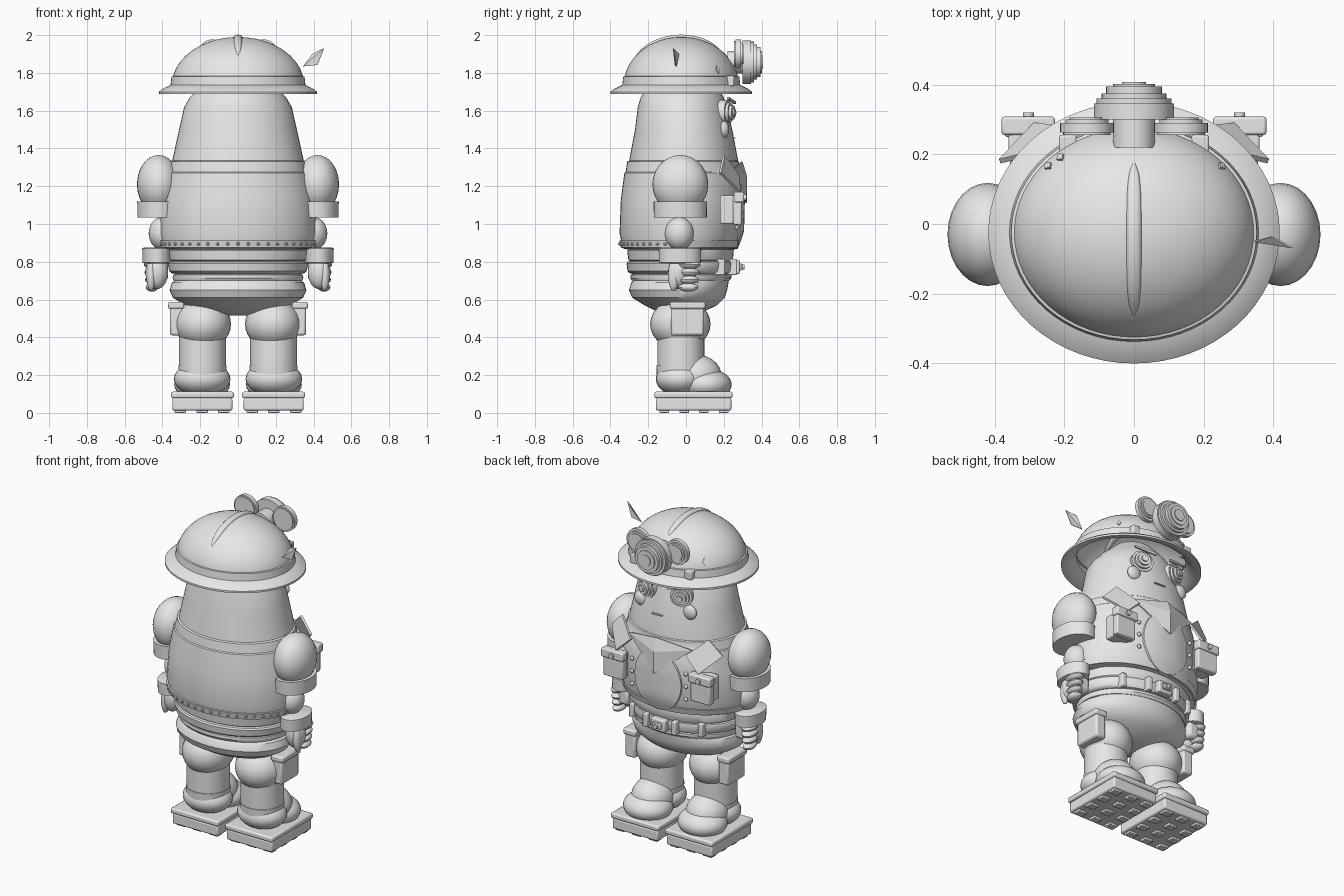
import bpy, bmesh, math
from mathutils import Vector, Matrix

if "Cube" in bpy.data.objects:
    bpy.data.objects.remove(bpy.data.objects["Cube"])

grey = bpy.data.materials.new("plain grey")
grey.diffuse_color = (0.8, 0.8, 0.8, 1)
grey.use_nodes = True
grey.node_tree.nodes["Principled BSDF"].inputs["Base Color"].default_value = grey.diffuse_color


def finish(name, bm, bevel=0, smooth=True, thick=0):
    bmesh.ops.recalc_face_normals(bm, faces=bm.faces)
    me = bpy.data.meshes.new(name)
    bm.to_mesh(me)
    bm.free()
    me.materials.append(grey)
    ob = bpy.data.objects.new(name, me)
    bpy.context.collection.objects.link(ob)
    if thick:
        m = ob.modifiers.new("thickness", 'SOLIDIFY')
        m.thickness, m.offset = thick, 0
    if bevel:
        m = ob.modifiers.new("bevel", 'BEVEL')
        m.width, m.segments = bevel, 2
    if smooth:
        bpy.ops.object.select_all(action='DESELECT')
        ob.select_set(True)
        bpy.context.view_layer.objects.active = ob
        bpy.ops.object.shade_smooth_by_angle(angle=math.radians(35))
    return ob


def box(name, lo, hi, bevel=0.008):
    bm = bmesh.new()
    lo, hi = Vector(lo), Vector(hi)
    mat = Matrix.Translation((lo + hi) / 2) @ Matrix.Diagonal((*(hi - lo), 1))
    bmesh.ops.create_cube(bm, size=1, matrix=mat)
    return finish(name, bm, bevel)


def ball(name, c, r, seg=28):
    bm = bmesh.new()
    mat = Matrix.Translation(c) @ Matrix.Diagonal((*r, 1))
    bmesh.ops.create_uvsphere(bm, u_segments=seg, v_segments=seg // 2, radius=1, matrix=mat)
    return finish(name, bm)


def loft(name, rows, n=48, caps=True, mat=Matrix()):
    """Elliptical rings: (z, half width, back y, front y)."""
    bm = bmesh.new()
    rings = []
    for z, rx, b, f in rows:
        rings.append([bm.verts.new(mat @ Vector((rx * math.cos(t), (b + f) / 2 + (f - b) / 2 * math.sin(t), z)))
                      for t in (2 * math.pi * i / n for i in range(n))])
    for a, b in zip(rings, rings[1:]):
        for i in range(n):
            bm.faces.new((a[i], a[(i + 1) % n], b[(i + 1) % n], b[i]))
    if caps:
        bm.faces.new(rings[0])
        bm.faces.new(rings[-1])
    return finish(name, bm)


def stack(name, c, steps, turn=0, n=32):
    """Stepped discs pointing along +y: (y start, y end, radius)."""
    rows = [(y, r, -r, r) for a, b, r in steps for y in (a, b)]
    mat = Matrix.Translation(c) @ Matrix.Rotation(turn, 4, 'Z') @ Matrix.Rotation(-math.pi / 2, 4, 'X')
    return loft(name, rows, n, True, mat)


def sheet(name, verts, faces, thick):
    bm = bmesh.new()
    vs = [bm.verts.new(v) for v in verts]
    for f in faces:
        bm.faces.new([vs[i] for i in f])
    return finish(name, bm, smooth=False, thick=thick)


# Torso and head in one lofted shape
body = [(.515, .06, -.07, .02), (.53, .17, -.14, .08), (.57, .28, -.22, .165), (.61, .345, -.285, .205),
        (.65, .362, -.302, .218), (.69, .35, -.29, .225), (.71, .32, -.27, .228), (.86, .37, -.305, .25),
        (.95, .405, -.335, .285), (1.13, .388, -.325, .29), (1.34, .347, -.30, .275), (1.5, .312, -.27, .245),
        (1.62, .285, -.255, .215), (1.67, .255, -.24, .2), (1.72, .21, -.21, .17), (1.80, .12, -.12, .1)]
loft("body", body)


def row_at(z):
    for a, b in zip(body, body[1:]):
        if a[0] <= z <= b[0]:
            t = (z - a[0]) / (b[0] - a[0])
            return [p + (q - p) * t for p, q in zip(a, b)]


def front_y(x, z):
    _, rx, b, f = row_at(z)
    return (b + f) / 2 + (f - b) / 2 * math.sqrt(max(0, 1 - (x / rx) ** 2))


def wrap(name, heights):
    """Shell following the body: (z, offset)."""
    rows = []
    for z, o in heights:
        _, rx, b, f = row_at(z)
        rows.append((z, rx + o, b - o, f + o * .5))
    return loft(name, rows)


# Coat, hem and waist rolls
wrap("coat", [(1.335, 0), (1.33, .01), (1.275, .012), (1.27, .018), (1.13, .02), (.95, .017), (.87, .025), (.865, .0)])
wrap("coat_hem", [(.915, .01), (.912, .03), (.875, .035), (.87, .01)])
wrap("waist_band", [(.865, .0), (.86, .006), (.81, .012), (.80, 0)])
wrap("belt", [(.805, .0), (.80, .018), (.79, .026), (.75, .03), (.74, .022), (.735, 0)])
wrap("waist_roll", [(.738, 0), (.73, .018), (.715, .024), (.70, .006)])
for i in range(25):
    t = math.pi * (1 + i / 24)
    _, rx, b, f = row_at(.895)
    ball("hem_rivet", ((rx + .034) * math.cos(t), (b + f) / 2 + ((f - b) / 2 + .034) * math.sin(t), .895), (.009,) * 3, 8)

# Oval belly panel following the chest
bm = bmesh.new()
rings = []
for k, off in ((.25, .022), (.5, .022), (.75, .021), (.98, .02), (1, 0)):
    ring = []
    for i in range(36):
        t = 2 * math.pi * i / 36
        x, z = .165 * k * math.cos(t), 1.06 + .195 * k * math.sin(t)
        ring.append(bm.verts.new((x, front_y(x, z) + off, z)))
    rings.append(ring)
bm.faces.new(rings[0])
for a, b in zip(rings, rings[1:]):
    for i in range(36):
        bm.faces.new((a[i], a[(i + 1) % 36], b[(i + 1) % 36], b[i]))
finish("belly_panel", bm)

# Neckerchief
y0 = .30
sheet("neckerchief", [(-.22, .25, 1.29), (0, y0 - .005, 1.33), (.22, .25, 1.29), (0, y0 + .02, 1.11), (0, y0 + .02, 1.25)],
      [(0, 4, 1), (1, 4, 2), (0, 3, 4), (4, 3, 2)], .008)
# Belt buckle
box("buckle", (-.05, .24, .735), (.05, .285, .81))
box("buckle_inset", (-.028, .28, .755), (.028, .298, .79), .004)
stack("buckle_pin", (0, .29, .772), [(0, .02, .014)], n=12)
# Mouth
box("mouth", (-.015, front_y(0, 1.455) - .01, 1.452), (.06, front_y(0, 1.455) + .008, 1.459), .002)

# Parts repeated on both sides
for s in (-1, 1):
    def sbox(name, lo, hi, bevel=.008):
        xs = sorted((s * lo[0], s * hi[0]))
        return box(name, (xs[0], lo[1], lo[2]), (xs[1], hi[1], hi[2]), bevel)

    # Face
    ye = front_y(.115, 1.59)
    stack("eye", (s * .115, ye, 1.59), [(-.03, .02, .066), (.02, .035, .052), (.035, .05, .038), (.05, .06, .02)], -s * .3)
    sheet("eyebrow", [(s * .05, ye + .055, 1.635), (s * .18, ye + .02, 1.66), (s * .18, ye + .02, 1.672),
                      (s * .05, ye + .055, 1.65)], [(0, 1, 2, 3)], .012)
    ball("cheek", (s * .17, front_y(.17, 1.50), 1.50), (.045, .025, .045), 20)
    # Lapels and chest pouches
    sheet("lapel", [(s * .385, .18, 1.27), (s * .30, .20, 1.36), (s * .19, .275, 1.26), (s * .285, .285, 1.17)],
          [(0, 1, 2, 3)], .014)
    sbox("pouch_back", (.24, .18, 1.0), (.36, .26, 1.15))
    sbox("chest_pouch", (.235, .25, .995), (.372, .295, 1.15))
    sbox("pouch_flap", (.227, .255, 1.115), (.38, .308, 1.17))
    stack("pouch_stud", (s * .303, .305, 1.14), [(0, .015, .016)], n=12)
    for z in (1.14, 1.06, .98):
        ball("button", (s * .188, front_y(.188, z) + .02, z), (.013, .01, .013), 12)
    for x in (.1, .24):
        y = front_y(x, .77)
        sbox("belt_loop", (x - .016, y - .01, .73), (x + .016, y + .045, .815), .006)

    # Arms
    ball("upper_arm", (s * .42, -.03, 1.21), (.115, .148, .155))
    loft("sleeve_cuff", [(z, r, -r - .03, r - .03) for z, r in
                         ((1.035, .125), (1.035, .14), (1.12, .142), (1.12, .12))], 32,
         mat=Matrix.Translation((s * .42, 0, 0)) @ Matrix.Diagonal((.80, 1, 1, 1)))
    ball("forearm", (s * .398, -.035, .95), (.075, .077, .088))
    loft("glove_cuff", [(z, r * .7, -r - .032, r - .032) for z, r in
                        ((.79, .09), (.795, .11), (.87, .113), (.875, .1))], 32,
         mat=Matrix.Translation((s * .428, 0, 0)))
    ball("palm", (s * .43, -.04, .745), (.06, .055, .09))
    sbox("hand_back", (.37, -.05, .70), (.45, .05, .80), .02)
    for i in range(4):
        ball("finger", (s * .455, .012, .785 - .04 * i), (.043 - .003 * i, .066 - .004 * i, .023), 16)
    ball("thumb", (s * .46, -.065, .73), (.025, .03, .085), 16)

    # Legs and boots
    ball("thigh", (s * .185, -.03, .47), (.148, .16, .135))
    loft("shin", [(.2, .127, -.155, .1), (.25, .128, -.157, .1), (.25, .125, -.152, .097), (.4, .125, -.152, .097)], 32,
         mat=Matrix.Translation((s * .188, 0, 0)))
    ball("boot_heel", (s * .19, -.03, .18), (.15, .13, .09))
    ball("boot_instep", (s * .19, .05, .19), (.125, .14, .12))
    ball("boot_toe", (s * .19, .105, .15), (.148, .137, .085))
    sbox("sole_top", (.022, -.168, .078), (.355, .247, .112), .01)
    sbox("sole", (.03, -.16, .012), (.348, .24, .08), .01)
    for i in range(3):
        for j in range(4):
            x, y = .075 + .115 * i, -.115 + .105 * j
            sbox("tread", (x - .03, y - .025, 0), (x + .03, y + .025, .02), .004)
    # Thigh pouches
    sbox("thigh_pouch", (.29, -.08, .41), (.36, .095, .57), .012)
    sbox("thigh_pouch_lid", (.285, -.085, .55), (.37, .103, .588), .01)

    # Goggles and clips on the helmet
    stack("goggle", (s * .135, 0, 1.90), [(.255, .262, .068), (.262, .29, .077), (.29, .30, .062), (.30, .305, .05)])
    sbox("helmet_clip", (.165, .20, 1.73), (.215, .255, 1.785), .006)

# Helmet brim, dome and band (open underneath)
cy = -.025
brim = [(1.74, .34, .295), (1.735, .36, .315), (1.715, .40, .355), (1.70, .418, .375), (1.688, .418, .375),
        (1.69, .40, .355), (1.71, .35, .305), (1.74, .33, .285)]
loft("helmet_brim", [(z, rx, cy - ry, cy + ry) for z, rx, ry in brim], 64, False)
dome = []
for i in range(15):
    a = math.radians(i * 6.35)
    c = max(math.cos(a), .02)
    dome.append((1.735 + .255 * math.sin(a), .35 * c, cy - .305 * c, cy + .305 * c))
loft("helmet_dome", dome + [(1.99, .004, cy - .004, cy + .004)], 64, False)
band = [(1.73, .345, .3), (1.73, .358, .313), (1.78, .352, .307), (1.785, .335, .29)]
loft("helmet_band", [(z, rx, cy - ry, cy + ry) for z, rx, ry in band], 64, False)

# Crest ridge along the dome
crest = []
for i in range(17):
    y = -.262 + .437 * i / 16
    z = 1.735 + .255 * math.sqrt(1 - ((y - cy) / .305) ** 2)
    r = .021 * math.sqrt(max(.02, 1 - abs(i / 8 - 1) ** 4))
    crest.append((y, r, -r * .6 - z, r * .6 - z))
loft("helmet_crest", crest, 14, mat=Matrix.Rotation(-math.pi / 2, 4, 'X'))

# Head lamp
stack("head_lamp", (0, 0, 1.857), [(.22, .30, .06), (.30, .345, .115), (.345, .36, .108), (.36, .375, .093),
                                   (.375, .395, .08), (.395, .402, .06), (.402, .408, .035)], n=40)

# Leaf-shaped feather
sheet("feather", [(.345, -.05, 1.835), (.395, -.036, 1.90), (.455, -.068, 1.93), (.42, -.058, 1.842)],
      [(0, 1, 2), (0, 2, 3)], .004)

# Small scratch plates on the dome
for x, y in ((-.245, .165), (-.21, .19), (.25, .165)):
    u, v = x / .35, (y - cy) / .305
    w = math.sqrt(max(.02, 1 - u * u - v * v))
    n = Vector((u / .35, v / .305, w / .255)).normalized()
    side = n.cross(Vector((0, 0, 1))).normalized()
    up = side.cross(n)
    p = Vector((x, y, 1.735 + .255 * w)) + n * .003
    sheet("scratch", [p - side * .012, p - up * .022, p + side * .012, p + up * .022], [(0, 1, 2, 3)], .006)
